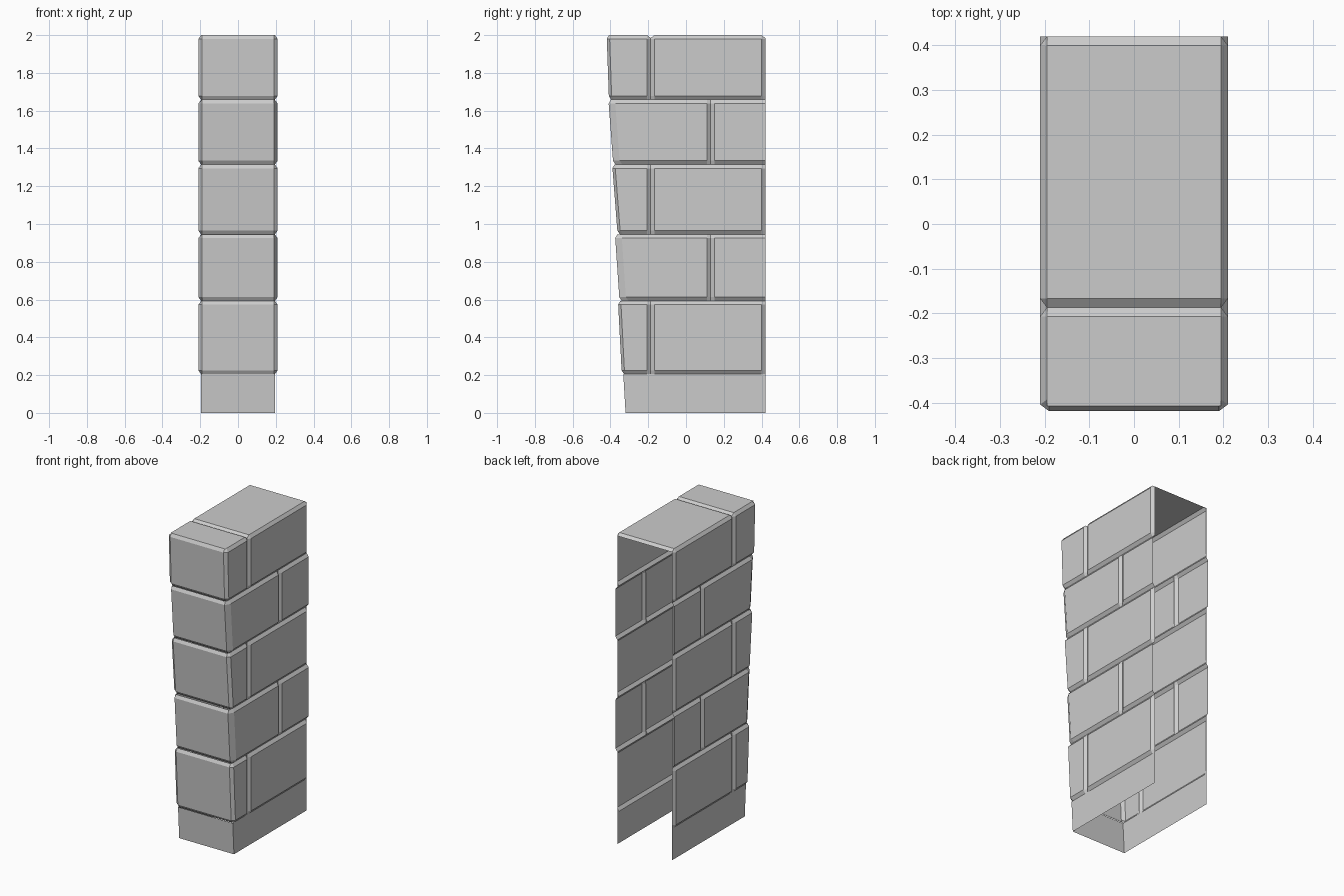
import bpy, bmesh

if "Cube" in bpy.data.objects:
    bpy.data.objects.remove(bpy.data.objects["Cube"])

X, GX = 0.21, 0.195      # raised half width, groove half width
BACK, B, D = 0.42, 0.02, 0.012   # back plane, chamfer length, groove depth


def make_object(name, bm):
    bmesh.ops.remove_doubles(bm, verts=bm.verts, dist=0.0005)
    mesh = bpy.data.meshes.new(name)
    bm.to_mesh(mesh)
    bm.free()
    bpy.context.collection.objects.link(bpy.data.objects.new(name, mesh))


def loft(bm, rings):
    """Skin stacked open rings; paths run clockwise seen from above."""
    rows = [[bm.verts.new(p) for p in r] for r in rings]
    for a, b in zip(rows, rows[1:]):
        for i in range(len(a) - 1):
            bm.faces.new((a[i + 1], a[i], b[i], b[i + 1]))


def mirrored(ring):
    return [(-x, y, z) for x, y, z in reversed(ring)]


def levels(z0, z1):
    return [(z0, True), (z0 + B, False), (z1 - B, False), (z1, True)]


def front_brick(bm, z0, z1, f0, f1, joint, corner, top):
    """Open brick wrapping right side, front and left side."""
    rings = []
    for z, inset in levels(z0, z1):
        f = f0 + (f1 - f0) * (z - z0) / (z1 - z0) + (D if inset else 0)
        x = GX if inset else X
        ze = z - 0.015 if top and z == z1 else z
        half = [(GX, joint, ze), (x, joint - B, z),
                (x, f + corner, z), (GX - 0.005, f, z)]
        rings.append(half + mirrored(half))
    loft(bm, rings)


def back_bricks(bm, z0, z1, joint, end_chamfer, top):
    """Matching side bricks behind the joint."""
    rings = []
    for z, inset in levels(z0, z1):
        x = GX if inset else X
        ze = z - 0.015 if top and z == z1 else z
        ring = [(x, joint + B, z), (GX, joint, ze)]
        if end_chamfer:
            ring = [(GX, BACK, ze), (x, BACK - B, z)] + ring
        else:
            ring = [(x, BACK, z)] + ring
        rings.append(ring)
    loft(bm, rings)
    loft(bm, [mirrored(r) for r in rings])


# Plain base course
bm = bmesh.new()
rings = []
for z, f in ((0, -0.32), (0.205, -0.332)):
    half = [(GX, BACK, z), (GX, f, z)]
    rings.append(half + mirrored(half))
loft(bm, rings)
make_object("base_course", bm)

# Brick courses: bottom, top, front y at bottom and top
courses = [
    (0.205, 0.593, -0.340, -0.360),
    (0.593, 0.945, -0.352, -0.376),
    (0.945, 1.315, -0.362, -0.391),
    (1.315, 1.658, -0.385, -0.411),
    (1.658, 2.000, -0.408, -0.420),
]
for n, (z0, z1, f0, f1) in enumerate(courses):
    even = n % 2 == 1
    joint = 0.13 if even else -0.187
    top = n == len(courses) - 1
    bm = bmesh.new()
    front_brick(bm, z0, z1, f0, f1, joint, 0.035 if even else 0.015, top)
    make_object(f"front_brick_{n + 1}", bm)
    bm = bmesh.new()
    back_bricks(bm, z0, z1, joint, not even, top)
    make_object(f"back_bricks_{n + 1}", bm)

# Top cap with its joint groove and rear chamfer
bm = bmesh.new()
profile = [(-0.408, 2), (-0.207, 2), (-0.187, 1.985), (-0.167, 2),
           (BACK - B, 2), (BACK, 1.985)]
loft(bm, [[(x, y, z) for y, z in profile] for x in (GX, -GX)])
bmesh.ops.reverse_faces(bm, faces=bm.faces) if sum(
    f.normal.z for f in bm.faces if not f.normal_update()) < 0 else None
make_object("top_cap", bm)
